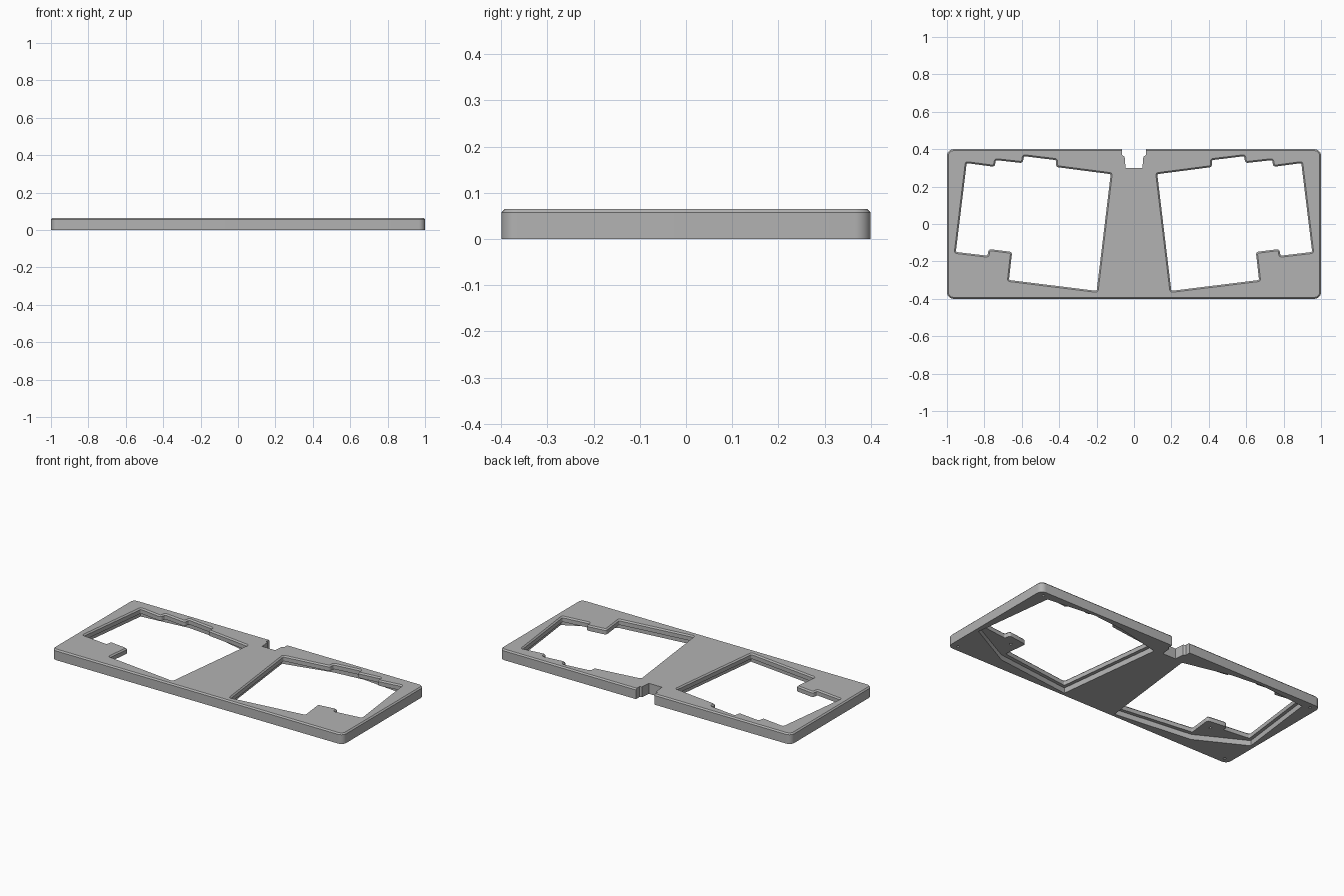
import bpy, bmesh
from math import pi, cos, sin
from mathutils import Vector

cube = bpy.data.objects.get("Cube")
if cube:
    bpy.data.objects.remove(cube, do_unlink=True)

HEIGHT = 0.065
CHAMFER = 0.008

grey = bpy.data.materials.new("matte grey")
grey.use_nodes = True
tone = (0.45, 0.45, 0.45, 1)
grey.diffuse_color = tone
grey.node_tree.nodes["Principled BSDF"].inputs["Base Color"].default_value = tone


def rounded(points, radius, steps=4):
    """Round every corner of a closed outline."""
    out = []
    pts = [Vector(p) for p in points]
    for i, p in enumerate(pts):
        a = p + (pts[i - 1] - p).normalized() * radius
        b = p + (pts[(i + 1) % len(pts)] - p).normalized() * radius
        centre = a + b - p
        for k in range(steps + 1):
            t = k / steps * pi / 2
            out.append(centre + (a - centre) * cos(t) + (b - centre) * sin(t))
    return out


def offset(points, d):
    """Grow a counter-clockwise outline by d."""
    out = []
    for i, p in enumerate(points):
        e1 = (p - points[i - 1]).normalized()
        e2 = (points[(i + 1) % len(points)] - p).normalized()
        n1, n2 = Vector((e1.y, -e1.x)), Vector((e2.y, -e2.x))
        out.append(p + (n1 + n2) * d / (1 + n1.dot(n2)))
    return out


def loft(name, rings):
    """Closed solid through (outline, height) rings."""
    bm = bmesh.new()
    loops = [[bm.verts.new((p[0], p[1], z)) for p in pts] for pts, z in rings]
    n = len(loops[0])
    for lo, hi in zip(loops, loops[1:]):
        for i in range(n):
            j = (i + 1) % n
            bm.faces.new((lo[i], lo[j], hi[j], hi[i]))
    bm.faces.new(loops[0][::-1])
    bm.faces.new(loops[-1])
    bmesh.ops.recalc_face_normals(bm, faces=bm.faces)
    mesh = bpy.data.meshes.new(name)
    bm.to_mesh(mesh)
    bm.free()
    obj = bpy.data.objects.new(name, mesh)
    bpy.context.collection.objects.link(obj)
    mesh.materials.append(grey)
    return obj


def cut(target, cutter):
    """Subtract the cutter and discard it."""
    mod = target.modifiers.new("cut", "BOOLEAN")
    mod.operation = "DIFFERENCE"
    mod.solver = "EXACT"
    mod.object = cutter
    bpy.ops.object.modifier_apply(modifier=mod.name)
    bpy.data.objects.remove(cutter, do_unlink=True)


def side_points(points, side):
    """Outline for one side, kept counter-clockwise."""
    return points if side > 0 else [(-x, y) for x, y in reversed(points)]


# Outer plate with a chamfered top rim
outline = rounded([(-1, -0.4), (1, -0.4), (1, 0.4), (-1, 0.4)], 0.035, 8)
frame = loft("case_frame", [(outline, 0), (outline, HEIGHT - CHAMFER),
                            (offset(outline, -CHAMFER), HEIGHT)])
bpy.ops.object.select_all(action="DESELECT")
bpy.context.view_layer.objects.active = frame
frame.select_set(True)

# Stepped key window and the simpler recess beneath it
window = [(0.196, -0.362), (0.673, -0.303), (0.656, -0.153), (0.774, -0.138),
          (0.78, -0.174), (0.957, -0.153), (0.898, 0.33), (0.748, 0.31),
          (0.742, 0.346), (0.598, 0.33), (0.592, 0.367), (0.413, 0.345),
          (0.413, 0.308), (0.12, 0.27)]
recess = [(0.18, -0.38), (0.68, -0.322), (0.975, -0.165), (0.912, 0.348),
          (0.6, 0.38), (0.4, 0.36), (0.1, 0.29)]

for side in (1, -1):
    cut(frame, loft("recess_cutter", [(side_points(recess, side), -0.01),
                                      (side_points(recess, side), 0.032)]))
    edge = rounded(side_points(window, side), 0.01)
    half = CHAMFER / 2
    cut(frame, loft("window_cutter", [
        (offset(edge, -half), -0.01), (offset(edge, -half), HEIGHT - CHAMFER),
        (offset(edge, half), HEIGHT), (offset(edge, half), HEIGHT + 0.01)]))
    # Blind screw holes in the corners and the tab
    for x, y, base, depth in ((0.955, 0.365, -0.01, 0.04), (0.955, -0.365, -0.01, 0.04),
                              (0.715, -0.2, 0.02, 0.05)):
        ring = [(side * x + 0.008 * cos(k * pi / 6), y + 0.008 * sin(k * pi / 6))
                for k in range(12)]
        cut(frame, loft("screw_cutter", [(ring, base), (ring, depth)]))

# Stepped cable notch in the back edge
right = [(0.045, 0.3), (0.05, 0.36), (0.063, 0.368), (0.063, 0.45)]
notch = right + [(-x, y) for x, y in reversed(right)]
cut(frame, loft("notch_cutter", [(notch, -0.01), (notch, HEIGHT + 0.01)]))

bpy.ops.object.shade_smooth_by_angle(angle=pi / 6)
